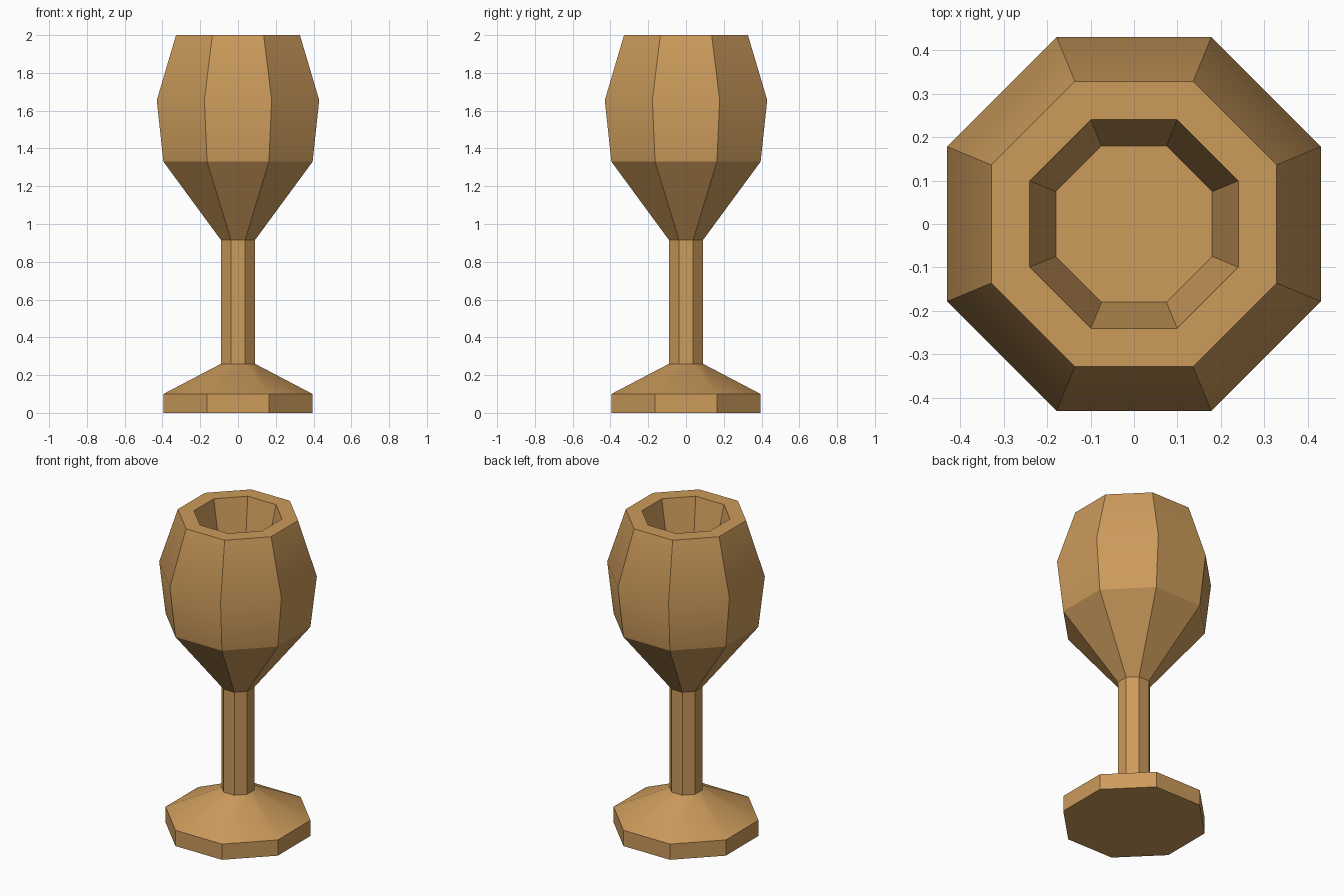
import bpy, bmesh, math

if "Cube" in bpy.data.objects:
    bpy.data.objects.remove(bpy.data.objects["Cube"])

# Single wood colour
wood = bpy.data.materials.new("warm wood")
wood.diffuse_color = (0.60, 0.325, 0.105, 1)
wood.use_nodes = True
wood.node_tree.nodes["Principled BSDF"].inputs["Base Color"].default_value = wood.diffuse_color

SIDES = 8

# Profile as (half width across flats, height): foot, stem, bowl, rim, hollow
PROFILE = [(0.395, 0.0), (0.395, 0.10), (0.09, 0.26), (0.09, 0.915),
           (0.395, 1.33), (0.43, 1.655), (0.328, 2.0),
           (0.24, 2.0), (0.18, 1.70)]


def lathe(name, profile, sides):
    """Skin rings of an even-sided polygon with flats facing the axes."""
    bm = bmesh.new()
    rings = []
    for apothem, z in profile:
        r = apothem / math.cos(math.pi / sides)
        rings.append([bm.verts.new((r * math.cos((i + 0.5) * math.tau / sides),
                                    r * math.sin((i + 0.5) * math.tau / sides), z))
                      for i in range(sides)])
    for a, b in zip(rings, rings[1:]):
        for i in range(sides):
            j = (i + 1) % sides
            bm.faces.new((a[i], a[j], b[j], b[i]))
    bm.faces.new(rings[0][::-1])   # underside of foot
    bm.faces.new(rings[-1])        # floor of the cup
    mesh = bpy.data.meshes.new(name)
    bm.to_mesh(mesh)
    bm.free()
    obj = bpy.data.objects.new(name, mesh)
    bpy.context.collection.objects.link(obj)
    mesh.materials.append(wood)
    return obj


goblet = lathe("goblet", PROFILE, SIDES)

# Soften only the shallow bends; facet corners stay sharp
bpy.context.view_layer.objects.active = goblet
goblet.select_set(True)
bpy.ops.object.shade_smooth_by_angle(angle=math.radians(29))
